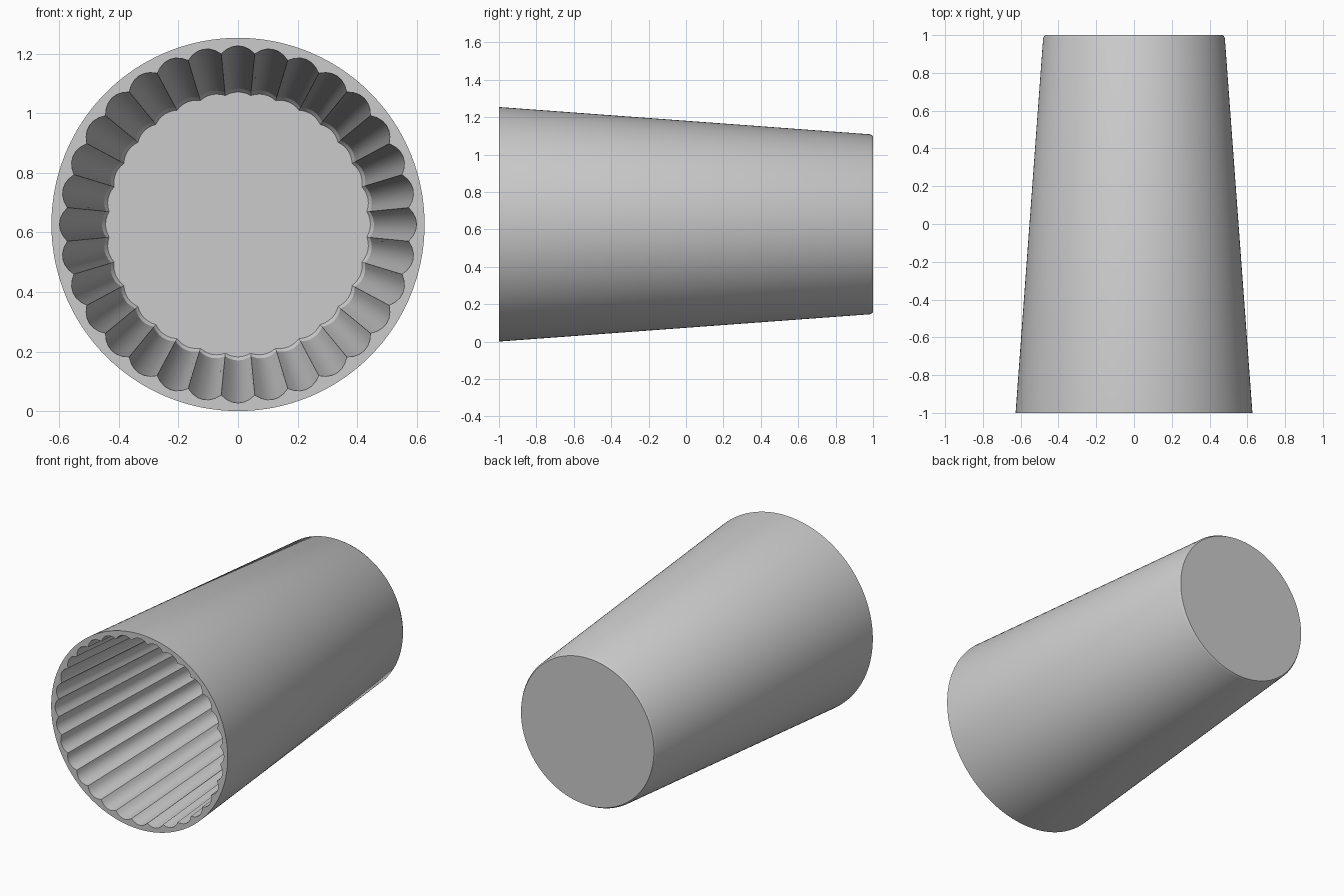
import bpy, bmesh
from math import sin, cos, pi, radians

cube = bpy.data.objects.get("Cube")
if cube:
    bpy.data.objects.remove(cube, do_unlink=True)

FLUTES = 32
STEPS = 6               # segments per flute
N = FLUTES * STEPS
CENTRE_Z = 0.627


def ring(bm, radius, y, depth=0.0):
    """Circle about the y axis; depth pulls the ridges between flutes inward."""
    verts = []
    for i in range(N):
        a = 2 * pi * i / N
        t = ((i + STEPS / 2) % STEPS) / STEPS * 2 - 1
        r = radius - depth * t * t
        verts.append(bm.verts.new((r * sin(a), y, CENTRE_Z + r * cos(a))))
    return verts


# Closed back, tapered outside wall, flat rim, fluted inside wall, inner floor
profile = [
    (0.472, 1.0, 0), (0.481, 0.985, 0), (0.627, -1.0, 0),
    (0.600, -1.0, 0.024), (0.457, 0.945, 0.012), (0.445, 0.96, 0.010),
]
bm = bmesh.new()
rings = [ring(bm, *p) for p in profile]
for a, b in zip(rings, rings[1:]):
    for i in range(N):
        j = (i + 1) % N
        bm.faces.new((a[i], a[j], b[j], b[i]))
bm.faces.new(rings[0])
bm.faces.new(rings[-1])
bmesh.ops.recalc_face_normals(bm, faces=bm.faces)

mesh = bpy.data.meshes.new("fluted_cup")
bm.to_mesh(mesh)
bm.free()
cup = bpy.data.objects.new("fluted_cup", mesh)
bpy.context.collection.objects.link(cup)

# Smooth walls with crisp rim, ridges and base
bpy.ops.object.select_all(action='DESELECT')
cup.select_set(True)
bpy.context.view_layer.objects.active = cup
bpy.ops.object.shade_smooth_by_angle(angle=radians(30))
